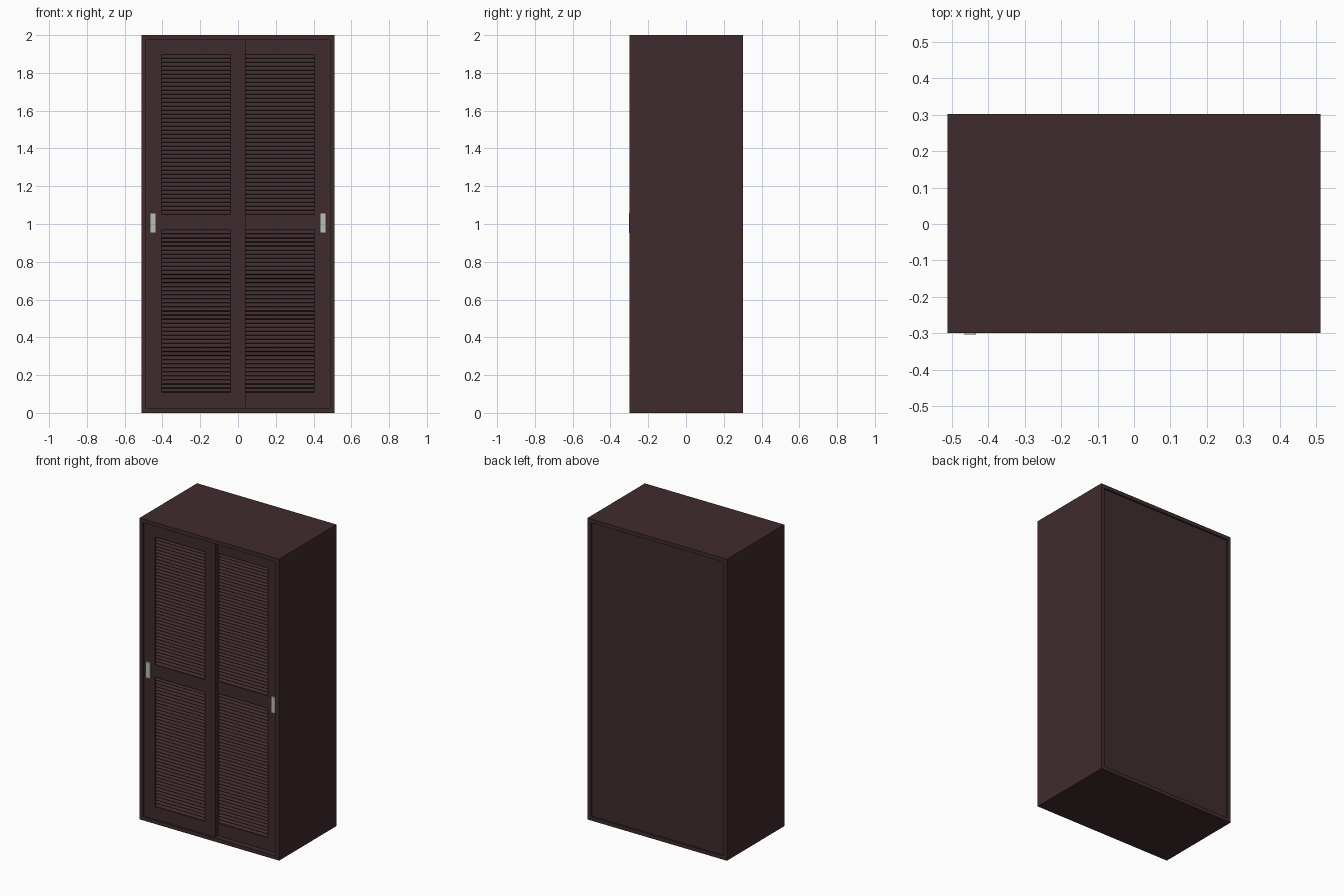
import bpy, bmesh, math
from mathutils import Matrix, Vector

if "Cube" in bpy.data.objects:
    bpy.data.objects.remove(bpy.data.objects["Cube"])


def material(name, rgb):
    m = bpy.data.materials.new(name)
    m.diffuse_color = (*rgb, 1)
    m.use_nodes = True
    m.node_tree.nodes["Principled BSDF"].inputs["Base Color"].default_value = m.diffuse_color
    return m


WOOD = material("dark_brown_wood", (0.051, 0.0245, 0.027))
METAL = material("light_grey_metal", (0.52, 0.52, 0.48))


def add_box(bm, x, y, z):
    """Box from (min, max) pairs."""
    size = [abs(b - a) for a, b in (x, y, z)]
    mid = Vector([(a + b) / 2 for a, b in (x, y, z)])
    bmesh.ops.create_cube(bm, size=1, matrix=Matrix.Translation(mid) @ Matrix.Diagonal((*size, 1)))


def make(name, boxes, mat):
    bm = bmesh.new()
    for b in boxes:
        add_box(bm, *b)
    return finish(name, bm, mat)


def finish(name, bm, mat):
    me = bpy.data.meshes.new(name)
    bm.to_mesh(me)
    bm.free()
    me.materials.append(mat)
    ob = bpy.data.objects.new(name, me)
    bpy.context.collection.objects.link(ob)
    return ob


W, D, H, T = 0.512, 0.302, 2.0, 0.025
F = -0.30

# Carcass: sides, top, bottom and slightly recessed back
for name, s in (("left_side", -1), ("right_side", 1)):
    make(name, [((s * (W - T), s * W), (F, D), (0, H))], WOOD)
make("top_panel", [((-W + T, W - T), (F, D), (H - T, H))], WOOD)
make("bottom_panel", [((-W + T, W - T), (F, D), (0, T))], WOOD)
make("back_panel", [((-W + T, W - T), (D - 0.022, D - 0.01), (T, H - T))], WOOD)

OPENINGS = ((0.109, 0.968), (1.05, 1.898))
XO, XI = 0.405, 0.039     # louvre opening edges
X0, X1 = W - T, -0.039    # door edges


def door(name, s, y):
    """Sliding louvre door; s is the side, y its front plane."""
    yy = (y, y + 0.025)
    # Frame: two stiles and three rails
    parts = [((s * XO, s * X0), yy, (T, H - T)), ((s * X1, s * XI), yy, (T, H - T))]
    for z in ((T, 0.109), (0.968, 1.05), (1.898, H - T)):
        parts.append(((s * XI, s * XO), yy, z))
    make(name + "_frame", parts, WOOD)
    # Tilted slats, front edge low
    bm = bmesh.new()
    for z0, z1 in OPENINGS:
        n = 40
        pitch = (z1 - z0) / n
        for i in range(n):
            c = Vector((s * (XO + XI) / 2, y + 0.014, z0 + (i + 0.5) * pitch))
            m = (Matrix.Translation(c) @ Matrix.Rotation(math.radians(45), 4, 'X')
                 @ Matrix.Diagonal((XO - XI, 0.027, 0.005, 1)))
            bmesh.ops.create_cube(bm, size=1, matrix=m)
    finish(name + "_slats", bm, WOOD)
    # Handle plate
    make(name + "_handle", [((s * 0.434, s * 0.466), (y - 0.012, y), (0.953, 1.058))], METAL)


door("left_door", -1, -0.291)
door("right_door", 1, -0.264)
